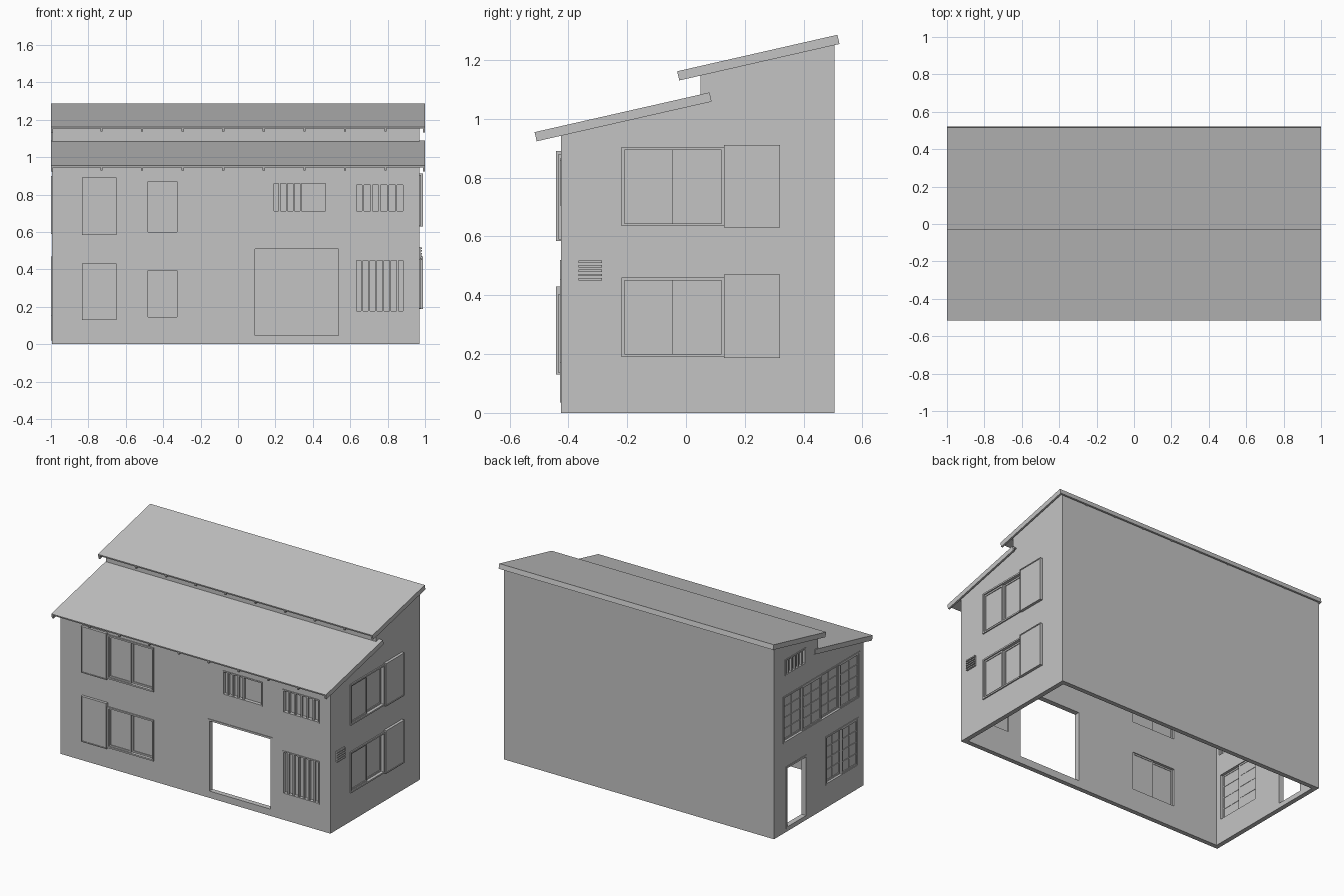
import bpy
import bmesh
from mathutils import Vector

old = bpy.data.objects.get("Cube")
if old:
    bpy.data.objects.remove(old, do_unlink=True)

GREY = (0.55, 0.55, 0.55, 1)
mat = bpy.data.materials.new("plain grey")
mat.use_nodes = True
mat.diffuse_color = GREY
mat.node_tree.nodes["Principled BSDF"].inputs["Base Color"].default_value = GREY

X0, X1, YF, YB, T = -0.995, 0.971, -0.425, 0.505, 0.03   # wall planes, thickness


class Part:
    """Collects boxes and prisms into one object."""

    def __init__(self, name):
        self.name, self.bm = name, bmesh.new()

    def prism(self, pts, x0, x1):
        ends = [[self.bm.verts.new((x, y, z)) for y, z in pts] for x in (x0, x1)]
        self.bm.faces.new(ends[0])
        self.bm.faces.new(ends[1][::-1])
        for i in range(len(pts)):
            j = (i + 1) % len(pts)
            self.bm.faces.new((ends[0][j], ends[0][i], ends[1][i], ends[1][j]))

    def box(self, side, u, z, d):
        """u runs along the wall, d outwards from its surface."""
        if side == "front":
            x, y = u, (YF - d[1], YF - d[0])
        elif side == "right":
            x, y = (X1 + d[0], X1 + d[1]), u
        else:
            x, y = (X0 - d[1], X0 - d[0]), u
        self.prism([(y[0], z[0]), (y[1], z[0]), (y[1], z[1]), (y[0], z[1])], *x)

    def ring(self, side, u, z, d, w):
        for a in ((u[0], u[0] + w), (u[1] - w, u[1])):
            self.box(side, a, z, d)
        for b in ((z[0], z[0] + w), (z[1] - w, z[1])):
            self.box(side, (u[0] + w, u[1] - w), b, d)

    def done(self):
        bmesh.ops.recalc_face_normals(self.bm, faces=self.bm.faces)
        me = bpy.data.meshes.new(self.name)
        self.bm.to_mesh(me)
        self.bm.free()
        me.materials.append(mat)
        ob = bpy.data.objects.new(self.name, me)
        bpy.context.scene.collection.objects.link(ob)
        return ob


holes = Part("opening_cutter")


def opening(side, u, z):
    holes.box(side, u, z, (-0.06, 0.04))


def sliding_window(name, side, u, z, sashes=2, cols=1, rows=1, proud=0.008):
    """Frame, overlapping sashes, panes and optional glazing bars."""
    opening(side, u, z)
    p = Part(name)
    p.ring(side, u, z, (-T, proud), 0.01)
    a, b = u[0] + 0.01, z[0] + 0.01
    w, h = (u[1] - u[0] - 0.02) / sashes, z[1] - z[0] - 0.02
    for s in range(sashes):
        d = -0.012 * (s % 2)
        l, r = a + s * w, a + (s + 1) * w
        p.ring(side, (l, r), (b, b + h), (d - 0.012, d), 0.01)
        p.box(side, (l + 0.01, r - 0.01), (b + 0.01, b + h - 0.01), (d - 0.009, d - 0.005))
        for c in range(1, cols):
            m = l + w * c / cols
            p.box(side, (m - 0.003, m + 0.003), (b + 0.01, b + h - 0.01), (d - 0.011, d - 0.001))
        for k in range(1, rows):
            m = b + h * k / rows
            p.box(side, (l + 0.01, r - 0.01), (m - 0.003, m + 0.003), (d - 0.011, d - 0.001))
    p.done()


def shutter_case(name, side, u, z):
    p = Part(name)
    p.box(side, u, z, (-0.005, 0.014))
    p.ring(side, u, z, (0.01, 0.018), 0.006)
    p.done()


def barred_window(name, side, u, z, bars, span=1.0):
    opening(side, u, z)
    p = Part(name)
    p.ring(side, u, z, (-T, 0.004), 0.008)
    p.box(side, (u[0] + 0.008, u[1] - 0.008), (z[0] + 0.008, z[1] - 0.008), (-0.024, -0.02))
    step = (u[1] - u[0]) * span / (bars + 1)
    for i in range(1, bars + 1):
        m = u[0] + i * step
        p.box(side, (m - 0.005, m + 0.005), (z[0], z[1]), (-0.014, 0))
    p.done()


# Shuttered windows, both storeys
for level, zf, zr, cf, cr in (
        ("lower", (0.135, 0.405), (0.19, 0.46), (0.13, 0.43), (0.187, 0.47)),
        ("upper", (0.59, 0.88), (0.635, 0.905), (0.585, 0.89), (0.63, 0.912))):
    sliding_window(level + "_front_window", "front", (-0.65, -0.315), zf)
    shutter_case(level + "_front_shutter_case", "front", (-0.835, -0.65), cf)
    sliding_window(level + "_right_window", "right", (-0.22, 0.13), zr)
    shutter_case(level + "_right_shutter_case", "right", (0.13, 0.32), cr)

# Lattice windows on the left wall
sliding_window("lower_left_lattice", "left", (-0.37, -0.03), (0.15, 0.47), 2, 2, 4, 0.004)
sliding_window("upper_left_lattice", "left", (-0.385, 0.41), (0.59, 0.9), 4, 2, 4, 0.004)

# Barred windows
barred_window("lower_barred_window", "front", (0.625, 0.89), (0.17, 0.455), 6)
barred_window("upper_barred_window", "front", (0.625, 0.89), (0.705, 0.86), 5)
barred_window("middle_barred_window", "front", (0.185, 0.475), (0.705, 0.866), 4, 0.65)
barred_window("gable_vent", "left", (0.178, 0.39), (1.03, 1.138), 5)

# Open doorways with frames
for name, side, u, z in (("wide_doorway_frame", "front", (0.08, 0.55), (0.035, 0.52)),
                         ("side_doorway_frame", "left", (0.165, 0.38), (0.02, 0.43))):
    opening(side, u, z)
    p = Part(name)
    p.ring(side, u, z, (-T, 0.004), 0.012)
    p.done()

# Wall vent with slats
p = Part("wall_vent")
p.box("right", (-0.365, -0.285), (0.45, 0.52), (-0.002, 0.005))
for i in range(5):
    z = 0.45 + i * 0.015
    p.box("right", (-0.365, -0.285), (z, z + 0.008), (0.004, 0.013))
p.done()

# Walls: hollow shell, open below, with a step for the two roofs
p = Part("walls")
p.prism([(YF, 0), (YB, 0), (YB, 1.275), (0.05, 1.17), (0.05, 1.077), (YF, 0.969)], X0, X1)
walls = p.done()
p = Part("room_cutter")
p.prism([(YF + T, -0.1), (YB - T, -0.1), (YB - T, 1.4), (0.08, 1.4), (0.08, 1.03),
         (0.04, 1.03), (0.04, 1.4), (YF + T, 1.4)], X0 + T, X1 - T)
cutters = [p.done(), holes.done()]
for c in cutters:
    c.hide_render = True
    m = walls.modifiers.new("cut", "BOOLEAN")
    m.operation, m.solver, m.object = "DIFFERENCE", "EXACT", c
deps = bpy.context.evaluated_depsgraph_get()
mesh = bpy.data.meshes.new_from_object(walls.evaluated_get(deps))
walls.modifiers.clear()
walls.data = mesh
for c in cutters:
    bpy.data.objects.remove(c, do_unlink=True)


# Roofs: thin sheet, barge boards, rafters and end battens
def roof(name, low, high, back_fascia):
    low, high = Vector(low), Vector(high)
    along = (high - low).normalized()
    down = Vector((along.y, -along.x))

    def strip(s, e, d0, d1):
        a, b = low + along * s, high - along * e
        return [a + down * d0, b + down * d0, b + down * d1, a + down * d1]

    length = (high - low).length
    p = Part(name + "_sheet")
    p.prism(strip(0, 0, 0, 0.01), -1, 1)
    p.done()
    p = Part(name + "_boards")
    for x in (-1, 0.988):
        p.prism(strip(0, 0, 0.01, 0.032), x, x + 0.012)
    if back_fascia:
        p.prism(strip(length - 0.01, 0, 0.01, 0.032), -0.988, 0.988)
    p.done()
    p = Part(name + "_rafters")
    for i in range(8):
        x = -0.73 + i * 0.217
        p.prism(strip(0.005, 0.012, 0.01, 0.028), x - 0.006, x + 0.006)
    p.done()


roof("lower_roof", (-0.515, 0.955), (0.08, 1.09), False)
roof("upper_roof", (-0.03, 1.162), (0.515, 1.286), True)
